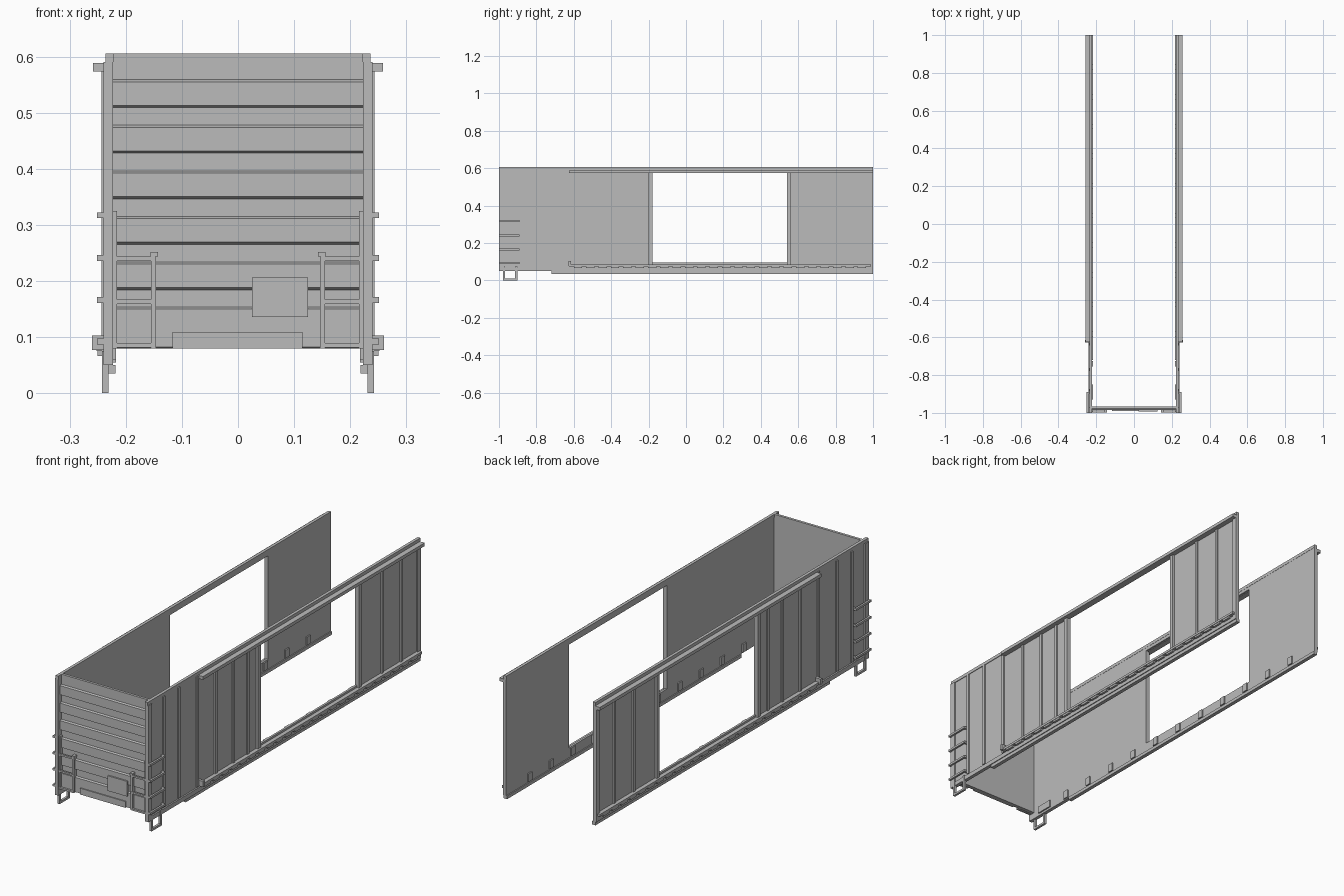
import bpy, bmesh
from mathutils import Matrix, Vector

cube = bpy.data.objects.get("Cube")
if cube:
    bpy.data.objects.remove(cube, do_unlink=True)

grey = bpy.data.materials.new("plain grey")
grey.use_nodes = True
COLOUR = (0.5, 0.5, 0.5, 1)
grey.diffuse_color = COLOUR
grey.node_tree.nodes["Principled BSDF"].inputs["Base Color"].default_value = COLOUR


def finish(name, bm, mirror):
    bmesh.ops.recalc_face_normals(bm, faces=bm.faces)
    mesh = bpy.data.meshes.new(name)
    bm.to_mesh(mesh)
    bm.free()
    mesh.materials.append(grey)
    ob = bpy.data.objects.new(name, mesh)
    bpy.context.collection.objects.link(ob)
    if mirror:
        ob.modifiers.new("both sides", 'MIRROR').use_axis[0] = True
    return ob


def boxes(name, spans, mirror=True):
    """One object from boxes, each given as (x0, x1, y0, y1, z0, z1)."""
    bm = bmesh.new()
    for x0, x1, y0, y1, z0, z1 in spans:
        centre = Vector((x0 + x1, y0 + y1, z0 + z1)) / 2
        size = Matrix.Diagonal((x1 - x0, y1 - y0, z1 - z0, 1))
        bmesh.ops.create_cube(bm, size=1, matrix=Matrix.Translation(centre) @ size)
    return finish(name, bm, mirror)


def extrude_x(bm, distance):
    out = bmesh.ops.extrude_face_region(bm, geom=bm.faces[:])
    verts = [v for v in out["geom"] if isinstance(v, bmesh.types.BMVert)]
    bmesh.ops.translate(bm, verts=verts, vec=(distance, 0, 0))


# Side wall with door opening and raised front sill
ys = [-1, -0.72, -0.18, 0.54, 1]
zs = [0.035, 0.05, 0.095, 0.575, 0.605]
bm = bmesh.new()
grid = [[bm.verts.new((0.223, y, z)) for z in zs] for y in ys]
for i in range(4):
    for j in range(4):
        if (i, j) in ((0, 0), (2, 2)):
            continue
        bm.faces.new((grid[i][j], grid[i + 1][j], grid[i + 1][j + 1], grid[i][j + 1]))
bmesh.ops.delete(bm, geom=[v for v in bm.verts if not v.link_faces], context='VERTS')
extrude_x(bm, 0.010)
finish("side_wall", bm, True)

# Corrugated end wall
profile = [(-0.965, 0.08), (-0.977, 0.08)]
for k in range(5):
    low = 0.187 + k * 0.0812
    if k == 0:
        profile += [(-0.985, 0.082), (-0.985, 0.150), (-0.977, 0.154)]
    profile += [(-0.977, low - 0.003), (-0.985, low + 0.001),
                (-0.985, low + 0.043), (-0.977, low + 0.047)]
profile += [(-0.977, 0.605), (-0.965, 0.605)]
bm = bmesh.new()
bm.faces.new([bm.verts.new((-0.228, y, z)) for y, z in profile])
extrude_x(bm, 0.456)
finish("end_wall", bm, False)

# Corner post and rear edge trim
boxes("corner_post", [(0.228, 0.240, -1, -0.972, 0.05, 0.59)])
boxes("rear_post", [(0.231, 0.240, 0.975, 1, 0.05, 0.585)])

# Vertical panel ribs and door jambs
boxes("side_ribs", [(0.231, 0.239, y - 0.007, y + 0.007, 0.075, 0.588)
                    for y in (-0.88, -0.77, -0.635, -0.50, -0.37, -0.265, 0.72, 0.86)])
boxes("door_jambs", [(0.223, 0.243, y - 0.01, y + 0.01, 0.085, 0.585)
                     for y in (-0.19, 0.55)])

# Top and bottom edges of the side
boxes("top_plate", [(0.222, 0.236, -1, 1, 0.59, 0.605)])
boxes("bottom_flange", [(0.218, 0.236, -0.72, 1, 0.035, 0.05)])
boxes("side_sill", [(0.231, 0.240, -0.99, 1, 0.05, 0.07)])

# Door tracks
boxes("upper_track", [(0.231, 0.258, -0.625, 1, 0.573, 0.588)])
boxes("lower_track", [(0.231, 0.252, -0.625, 0.99, 0.075, 0.086),
                      (0.231, 0.260, -0.628, -0.615, 0.077, 0.103)])
boxes("track_lugs", [(0.231, 0.250, y, y + 0.045, 0.066, 0.076)
                     for y in [-0.60 + 0.066 * i for i in range(24)]])

# Floor pads on the inside
boxes("floor_pads", [(0.217, 0.225, y - 0.014, y + 0.014, 0.055, 0.093)
                     for y in [0.83 - 0.157 * i for i in range(11)]]
      + [(0.217, 0.225, -0.93, -0.85, 0.06, 0.093)])

# Side grab irons and stirrup
rungs = []
for z in (0.092, 0.166, 0.241, 0.317):
    rungs += [(0.242, 0.251, -1, -0.89, z - 0.005, z + 0.005),
              (0.231, 0.251, -1, -0.991, z - 0.005, z + 0.005),
              (0.231, 0.251, -0.899, -0.89, z - 0.005, z + 0.005)]
boxes("side_grab_irons", rungs)
boxes("stirrup", [(0.231, 0.242, -0.978, -0.967, 0, 0.075),
                  (0.231, 0.242, -0.913, -0.902, 0, 0.075),
                  (0.231, 0.242, -0.978, -0.902, 0, 0.010)])

# End ladder on each side
boxes("end_ladder_stiles", [(0.146, 0.155, -0.995, -0.975, 0.08, 0.25),
                            (0.143, 0.156, -0.998, -0.975, 0.244, 0.252),
                            (0.216, 0.230, -0.995, -0.972, 0.08, 0.325)])
boxes("end_ladder_rungs", [(0.147, 0.226, -0.997, -0.988, z - 0.004, z + 0.004)
                           for z in (0.085, 0.163, 0.240)])

# Plate and sill strip on the end
boxes("end_plate", [(0.025, 0.125, -0.992, -0.975, 0.136, 0.206)], mirror=False)
boxes("end_sill_strip", [(-0.117, 0.115, -0.990, -0.975, 0.08, 0.109)], mirror=False)
